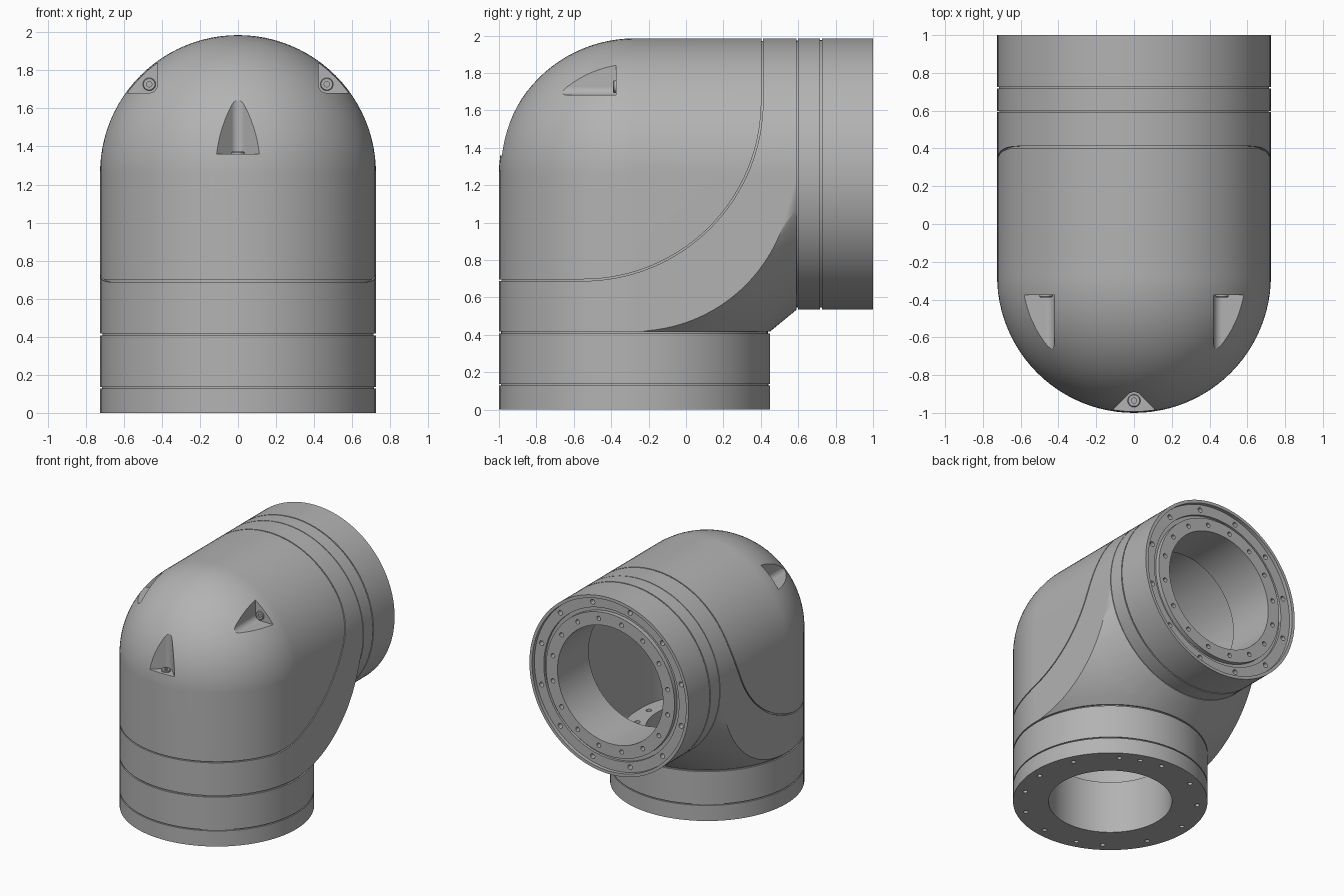
import bpy, bmesh, math
from math import sin, cos, pi, radians
from mathutils import Matrix, Vector

if "Cube" in bpy.data.objects:
    bpy.data.objects.remove(bpy.data.objects["Cube"])

R = 0.725                        # tube radius
PY, PZ = -0.275, 1.26            # where the two tube axes cross
TO_BACK = Matrix.Rotation(radians(-90), 4, 'X')   # local z becomes +y

grey = bpy.data.materials.new("housing grey")
grey.use_nodes = True
colour = (0.45, 0.45, 0.45, 1)
grey.diffuse_color = colour
grey.node_tree.nodes["Principled BSDF"].inputs["Base Color"].default_value = colour


def finish(bm, name, matrix=Matrix()):
    bmesh.ops.recalc_face_normals(bm, faces=bm.faces)
    mesh = bpy.data.meshes.new(name)
    bm.to_mesh(mesh)
    bm.free()
    mesh.transform(matrix)
    mesh.materials.append(grey)
    obj = bpy.data.objects.new(name, mesh)
    bpy.context.collection.objects.link(obj)
    return obj


def cut(target, cutter):
    mod = target.modifiers.new("cut", 'BOOLEAN')
    mod.operation = 'DIFFERENCE'
    mod.solver = 'EXACT'
    mod.object = cutter
    bpy.context.view_layer.objects.active = target
    bpy.ops.object.modifier_apply(modifier=mod.name)
    bpy.data.objects.remove(cutter)


def smooth(obj):
    bpy.ops.object.select_all(action='DESELECT')
    obj.select_set(True)
    bpy.context.view_layer.objects.active = obj
    bpy.ops.object.shade_smooth_by_angle(angle=radians(28))
    mod = obj.modifiers.new("even shading", 'WEIGHTED_NORMAL')
    mod.keep_sharp = True


def elbow(name, r, web, bottom, back):
    """Convex elbow: domed corner, two tubes, flat cheeks and a spherical web."""
    bm = bmesh.new()
    down, out = PZ - bottom, back - PY
    for i in range(49):
        a = pi * i / 48
        x, s = r * cos(a), r * sin(a)
        points = [(s, -down), (-s, -down), (out, s), (out, -s)]
        for j in range(25):
            b = pi / 2 * j / 24
            points.append((-s * cos(b), s * sin(b)))
        rho = math.sqrt(web * web - x * x)
        low = math.acos(min(1, out / rho))
        high = math.asin(min(1, down / rho))
        if low < high:
            for j in range(25):
                t = low + (high - low) * j / 24
                points.append((rho * cos(t), -rho * sin(t)))
        for y, z in points:
            bm.verts.new((x, PY + y, PZ + z))
    bmesh.ops.remove_doubles(bm, verts=bm.verts, dist=0.0005)
    bmesh.ops.convex_hull(bm, input=bm.verts)
    bmesh.ops.delete(bm, geom=[v for v in bm.verts if not v.link_faces], context='VERTS')
    bmesh.ops.dissolve_limit(bm, angle_limit=0.008, verts=bm.verts, edges=bm.edges)
    return finish(bm, name)


def lathe(name, profile, matrix, closed=True, steps=96):
    bm = bmesh.new()
    verts = [bm.verts.new((r, 0, z)) for r, z in profile]
    pairs = list(zip(verts, verts[1:]))
    if closed:
        pairs.append((verts[-1], verts[0]))
    edges = [bm.edges.new(p) for p in pairs]
    bmesh.ops.spin(bm, geom=verts + edges, cent=(0, 0, 0), axis=(0, 0, 1),
                   angle=2 * pi, steps=steps, use_duplicate=False)
    bmesh.ops.remove_doubles(bm, verts=bm.verts, dist=0.0001)
    return finish(bm, name, matrix)


def drill(target, angles, radius, low, high, matrix, size=0.018):
    bm = bmesh.new()
    for deg in angles:
        a = radians(deg)
        spot = Matrix.Translation((radius * cos(a), radius * sin(a), (low + high) / 2))
        bmesh.ops.create_cone(bm, cap_ends=True, segments=16, radius1=size,
                              radius2=size, depth=high - low, matrix=spot)
    cut(target, finish(bm, "drill", matrix))


def prism(name, outline, low, high, matrix):
    bm = bmesh.new()
    face = bm.faces.new([bm.verts.new((x, y, low)) for x, y in outline])
    new = bmesh.ops.extrude_face_region(bm, geom=[face])["geom"]
    bmesh.ops.translate(bm, vec=(0, 0, high - low),
                        verts=[v for v in new if isinstance(v, bmesh.types.BMVert)])
    return finish(bm, name, matrix)


# Hollow elbow housing
housing = elbow("elbow_housing", R, 1.11, 0.418, 0.592)
cut(housing, elbow("cavity", 0.6, 0.985, 0.4, 0.61))

# Panel seam: a curved ribbon trimmed so that it only scores the skin
def seam_line(offset):
    radius = 0.962 - offset
    line = [(-1.2, 1.65 - radius)]
    for i in range(33):
        t = pi / 2 * i / 32
        line.append((-0.55 + radius * sin(t), 1.65 - radius * cos(t)))
    return line + [(-0.55 + radius, 2.2)]

ribbon = seam_line(0) + seam_line(0.009)[::-1]
yz_to_world = Matrix(((0, 0, 1, 0), (1, 0, 0, 0), (0, 1, 0, 0), (0, 0, 0, 1)))
seam = prism("seam", ribbon, -1, 1, yz_to_world)
cut(seam, elbow("seam_core", R - 0.013, 1.097, 0.3, 0.7))
cut(housing, seam)

# Three screw pockets in the dome, each a rounded right-angle wedge
POCKET, FILLET = 0.66, 0.045
outline = []
for i in range(13):
    t = radians(135 + 90 * i / 12)
    outline.append((POCKET + FILLET * cos(t), FILLET * sin(t)))
for px, py, side in ((*outline[-1], -1), (*outline[0], 1)):
    outline.append((px + 0.25, py + side * 0.25))

pockets = {"front": ((0, -1, 0), (0, 0, 1)),
           "left": ((1, 0, 1), (0, -1, 0)),
           "right": ((-1, 0, 1), (0, -1, 0))}
for label, (outward, axis) in pockets.items():
    d, up = Vector(outward).normalized(), Vector(axis)
    frame = Matrix((d, up.cross(d), up)).transposed().to_4x4()
    frame = Matrix.Translation((0, PY, PZ)) @ frame
    cut(housing, prism("pocket", outline, 0.1, 0.8, frame))
    head = [(0, 0.004), (0.014, 0.004), (0.014, 0.014), (0.03, 0.014),
            (0.034, 0.009), (0.034, -0.005)]
    screw = lathe(label + "_screw", head,
                  frame @ Matrix.Translation((POCKET, 0, 0.1)), False, 24)
    smooth(screw)
smooth(housing)

# Lower collar with its bolt circle
base_frame = Matrix.Translation((0, PY, 0))
base = lathe("lower_collar", [
    (0.46, 0), (R, 0), (R, 0.128), (0.715, 0.128), (0.715, 0.137), (R, 0.137),
    (R, 0.406), (0.713, 0.406), (0.713, 0.43), (0.46, 0.43)], base_frame)
bolts = (-79, -65, -49, -19, 10, 40, 70, 100, 118, 144, 171, 198, 221, 250)
drill(base, [135 + a for a in bolts], 0.65, -0.05, 0.1, base_frame)
drill(base, range(0, 360, 24), 0.53, 0.33, 0.5, base_frame, 0.022)
smooth(base)

# Rear collar with a recessed, stepped mounting face
rear_frame = Matrix.Translation((0, 0, PZ)) @ TO_BACK
rear = lathe("rear_collar", [
    (0.48, 0.58), (0.713, 0.58), (0.713, 0.598), (R, 0.598), (R, 0.717),
    (0.715, 0.717), (0.715, 0.726), (R, 0.726), (R, 1), (0.7, 1), (0.7, 0.97),
    (0.615, 0.97), (0.615, 0.95), (0.585, 0.95), (0.585, 0.985), (0.48, 0.985)],
    rear_frame)
drill(rear, range(15, 360, 30), 0.657, 0.88, 1.05, rear_frame, 0.02)
drill(rear, [11.25 + 22.5 * i for i in range(16)], 0.532, 0.88, 1.05, rear_frame)
smooth(rear)
